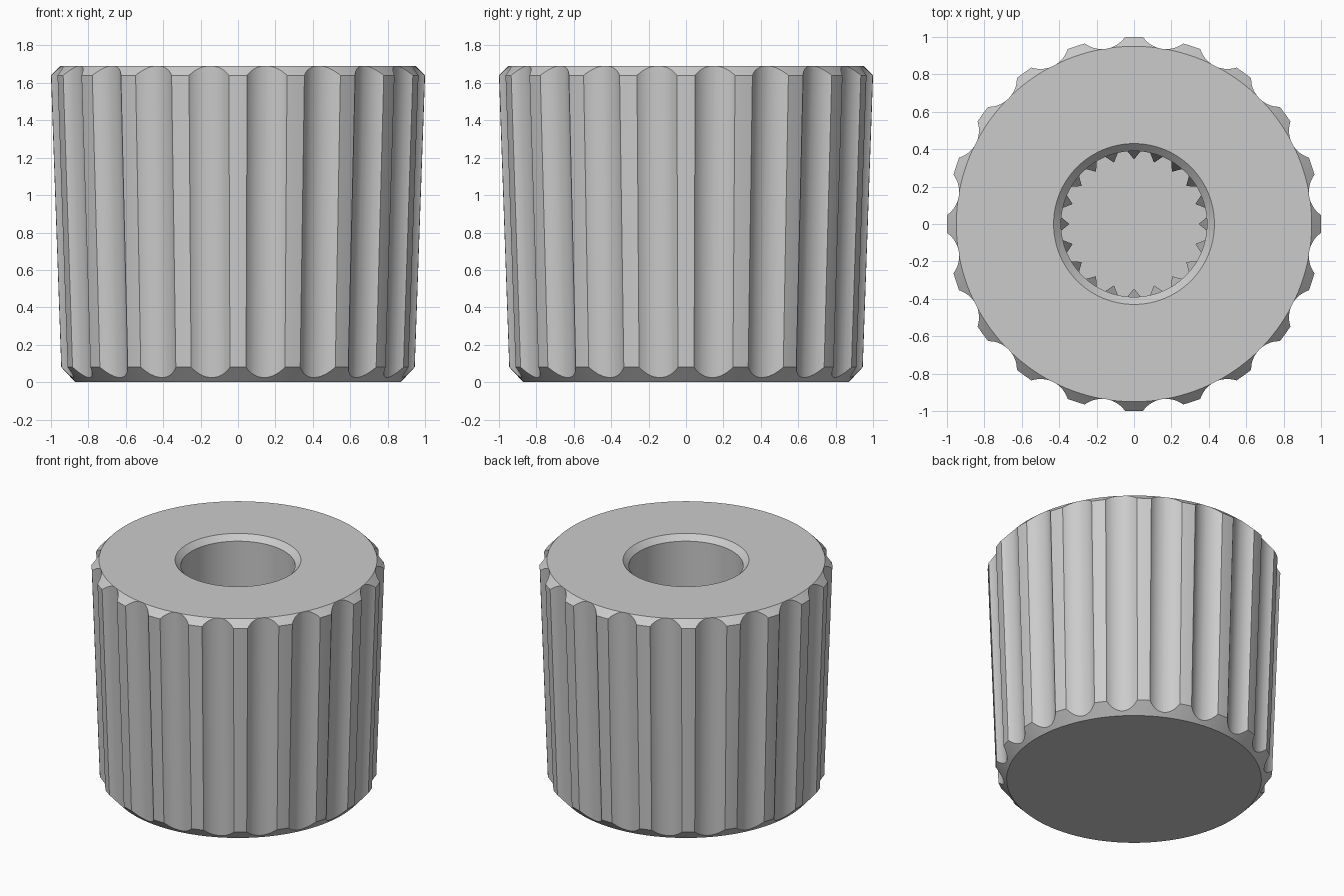
import bpy, bmesh, math
from mathutils import Matrix, Vector

if "Cube" in bpy.data.objects:
    bpy.data.objects.remove(bpy.data.objects["Cube"])

N = 20                      # flutes, ridges and inner splines
STEP = 2 * math.pi / N

grey = bpy.data.materials.new("light grey")
grey.diffuse_color = (0.6, 0.6, 0.6, 1)
grey.use_nodes = True
grey.node_tree.nodes["Principled BSDF"].inputs["Base Color"].default_value = grey.diffuse_color


def make_object(name, bm):
    bmesh.ops.recalc_face_normals(bm, faces=bm.faces)
    mesh = bpy.data.meshes.new(name)
    bm.to_mesh(mesh)
    bm.free()
    mesh.materials.append(grey)
    obj = bpy.data.objects.new(name, mesh)
    bpy.context.collection.objects.link(obj)
    return obj


def smooth(obj):
    bpy.ops.object.select_all(action='DESELECT')
    obj.select_set(True)
    bpy.context.view_layer.objects.active = obj
    bpy.ops.object.shade_smooth_by_angle(angle=math.radians(20))


# Knob body: chamfered taper with a blind bore, revolved as rings of vertices
FLOOR = 0.25
profile = [(0.87, 0), (0.945, 0.08), (1.0, 1.64), (0.95, 1.69),
           (0.43, 1.69), (0.39, 1.65), (0.39, FLOOR)]
SEG = 160
bm = bmesh.new()
rings = [[bm.verts.new((r * math.cos(2 * math.pi * i / SEG),
                        r * math.sin(2 * math.pi * i / SEG), z))
          for i in range(SEG)] for r, z in profile]
for a, b in zip(rings, rings[1:]):
    for i in range(SEG):
        j = (i + 1) % SEG
        bm.faces.new((a[i], a[j], b[j], b[i]))
bm.faces.new(rings[0])      # underside
bm.faces.new(rings[-1])     # bore floor
body = make_object("knob_body", bm)

# Flute cutters: round rods leaning with the taper, one between each ridge pair
ROD = 0.148
low, high = Vector((1.038, 0, -0.07)), Vector((1.1, 0, 1.79))
axis = high - low
bm = bmesh.new()
for k in range(N):
    place = (Matrix.Rotation((k + 0.5) * STEP, 4, 'Z')
             @ Matrix.Translation((low + high) / 2)
             @ axis.to_track_quat('Z', 'Y').to_matrix().to_4x4())
    bmesh.ops.create_cone(bm, cap_ends=True, segments=64, radius1=ROD,
                          radius2=ROD, depth=axis.length, matrix=place)
cutter = make_object("flute_cutter", bm)
cutter.hide_render = True

mod = body.modifiers.new("flutes", 'BOOLEAN')
mod.operation = 'DIFFERENCE'
mod.solver = 'EXACT'
mod.object = cutter
bpy.context.view_layer.objects.active = body
bpy.ops.object.modifier_apply(modifier=mod.name)
bpy.data.objects.remove(cutter, do_unlink=True)
smooth(body)

# Inner splines: wedge teeth with steep lead-in tops, lining the bore
bm = bmesh.new()
for k in range(N):
    turn = Matrix.Rotation(k * STEP, 4, 'Z')
    section = [(0.392, -0.038), (0.345, 0), (0.392, 0.038)]
    tops = [1.2, 0.95, 1.2]
    lower = [bm.verts.new(turn @ Vector((x, y, FLOOR))) for x, y in section]
    upper = [bm.verts.new(turn @ Vector((x, y, z)))
             for (x, y), z in zip(section, tops)]
    bm.faces.new(lower)
    bm.faces.new(upper)
    for i in range(3):
        j = (i + 1) % 3
        bm.faces.new((lower[i], lower[j], upper[j], upper[i]))
make_object("bore_splines", bm)
